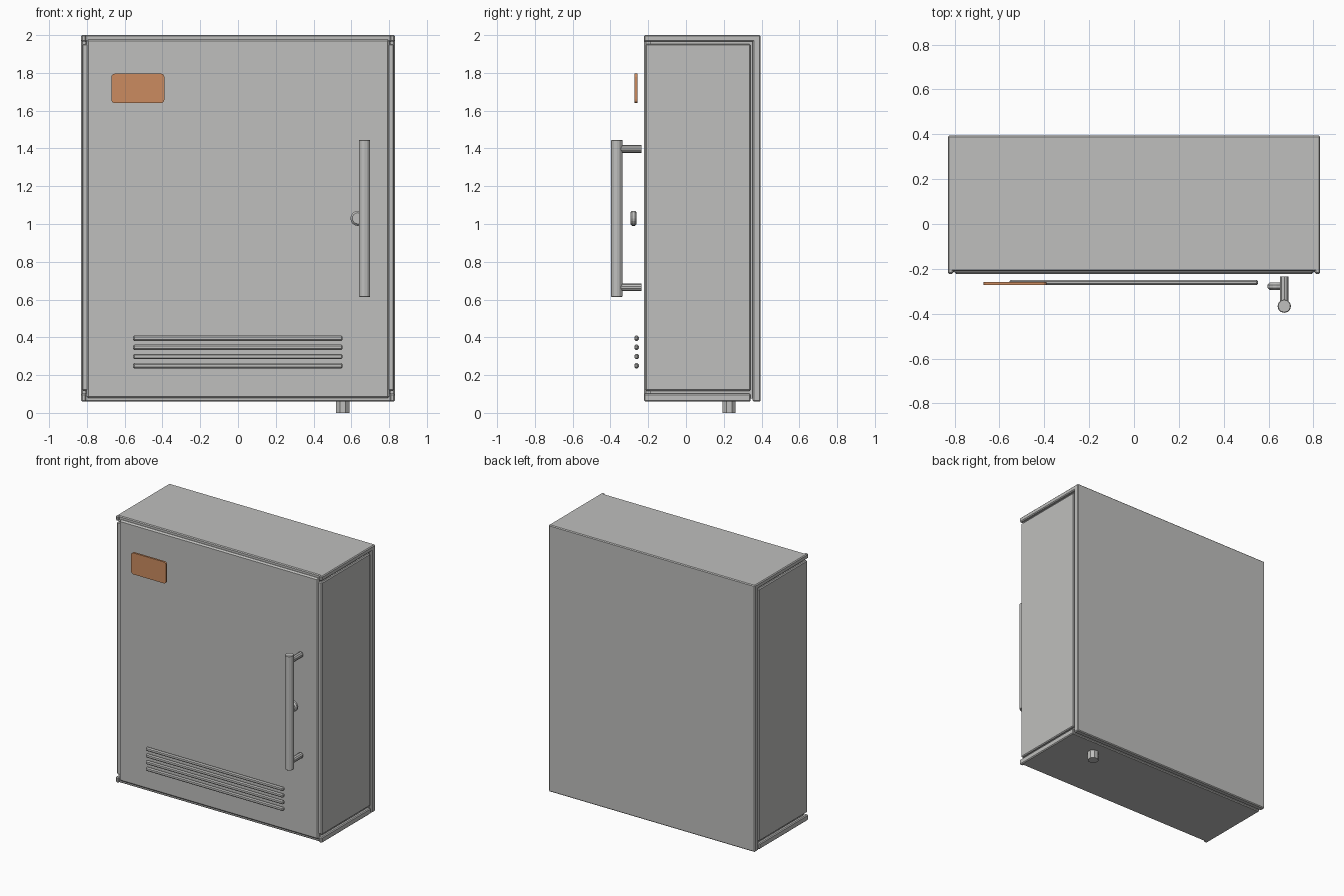
import bpy
from math import pi

cube = bpy.data.objects.get("Cube")
if cube:
    bpy.data.objects.remove(cube, do_unlink=True)


def material(name, rgb):
    mat = bpy.data.materials.new(name)
    mat.use_nodes = True
    mat.diffuse_color = (*rgb, 1)
    mat.node_tree.nodes["Principled BSDF"].inputs["Base Color"].default_value = (*rgb, 1)
    return mat


GREY = material("light grey metal", (0.52, 0.52, 0.51))
COPPER = material("copper orange", (0.6, 0.26, 0.115))


def finish(obj, name, mat, bevel, segments):
    obj.name = name
    obj.data.materials.append(mat)
    if bevel:
        mod = obj.modifiers.new("edge bevel", "BEVEL")
        mod.width, mod.segments = bevel, segments
        mod.limit_method = "ANGLE"
        mod.angle_limit = pi / 3
    return obj


def box(name, x, y, z, mat=GREY, bevel=0.006, segments=1):
    """Box from (min, max) ranges on each axis."""
    bpy.ops.mesh.primitive_cube_add(size=1, location=[sum(r) / 2 for r in (x, y, z)])
    obj = bpy.context.object
    obj.scale = [r[1] - r[0] for r in (x, y, z)]
    bpy.ops.object.transform_apply(location=False, rotation=False, scale=True)
    return finish(obj, name, mat, bevel, segments)


def rod(name, centre, radius, length, sides, along_y=False, bevel=0.0, turn=0.0):
    bpy.ops.mesh.primitive_cylinder_add(
        vertices=sides, radius=radius, depth=length, location=centre,
        rotation=(pi / 2 if along_y else 0, 0, turn))
    return finish(bpy.context.object, name, GREY, bevel, 1)


# Cabinet shell
W = 0.83
box("cabinet_core", (-0.81, 0.81), (-0.19, 0.36), (0.075, 1.98), bevel=0)
box("back_panel", (-W, W), (0.353, 0.395), (0.06, 2.0))
box("top_panel", (-W, W), (-0.21, 0.375), (1.965, 2.0))
box("top_panel_rear", (-W + 0.006, W - 0.006), (0.36, 0.389), (1.98, 2.0), bevel=0)
box("bottom_panel", (-W, W), (-0.21, 0.342), (0.06, 0.102))
for side, label in ((1, "left"), (-1, "right")):
    xs = sorted((side * 0.79, side * 0.826))
    box(label + "_side_panel", xs, (-0.215, 0.342), (0.117, 1.953))
    # Corner tabs beside the door
    for z, end in (((0.06, 0.102), "bottom"), ((1.965, 2.0), "top")):
        tab = sorted((side * 0.805, side * W))
        box(f"{label}_{end}_corner_tab", tab, (-0.222, -0.19), z)

# Door
box("door", (-0.802, 0.802), (-0.223, -0.18), (0.078, 1.978), bevel=0.01)

# Ventilation slats
for i in range(4):
    z = 0.25 + i * 0.0485
    box(f"vent_slat_{i + 1}", (-0.556, 0.554), (-0.273, -0.25), (z - 0.014, z + 0.014), bevel=0.007)

# Name plate with rounded corners in the front plane
bpy.ops.mesh.primitive_cube_add(size=1, location=(-0.53, -0.265, 1.718))
plate = bpy.context.object
plate.scale = (0.28, 0.014, 0.156)
bpy.ops.object.transform_apply(location=False, rotation=False, scale=True)
weights = plate.data.attributes.new("bevel_weight_edge", "FLOAT", "EDGE")
for edge in plate.data.edges:
    a, b = (plate.data.vertices[v].co for v in edge.vertices)
    weights.data[edge.index].value = 1.0 if abs(a.y - b.y) > 0.001 else 0.0
finish(plate, "name_plate", COPPER, 0.018, 4).modifiers[0].limit_method = "WEIGHT"

# Handle: upright bar on two posts
rod("handle_bar", (0.67, -0.366, 1.03), 0.03, 0.832, 12, bevel=0.003)
for z, label in ((0.664, "lower"), (1.397, "upper")):
    rod(label + "_handle_post", (0.67, -0.292, z), 0.02, 0.115, 10, along_y=True)

# Lock button
rod("lock_button", (0.635, -0.278, 1.03), 0.04, 0.034, 16, along_y=True, bevel=0.01)

# Cable gland underneath
rod("cable_gland", (0.555, 0.228, 0.04), 0.038, 0.08, 8, turn=pi / 8)
